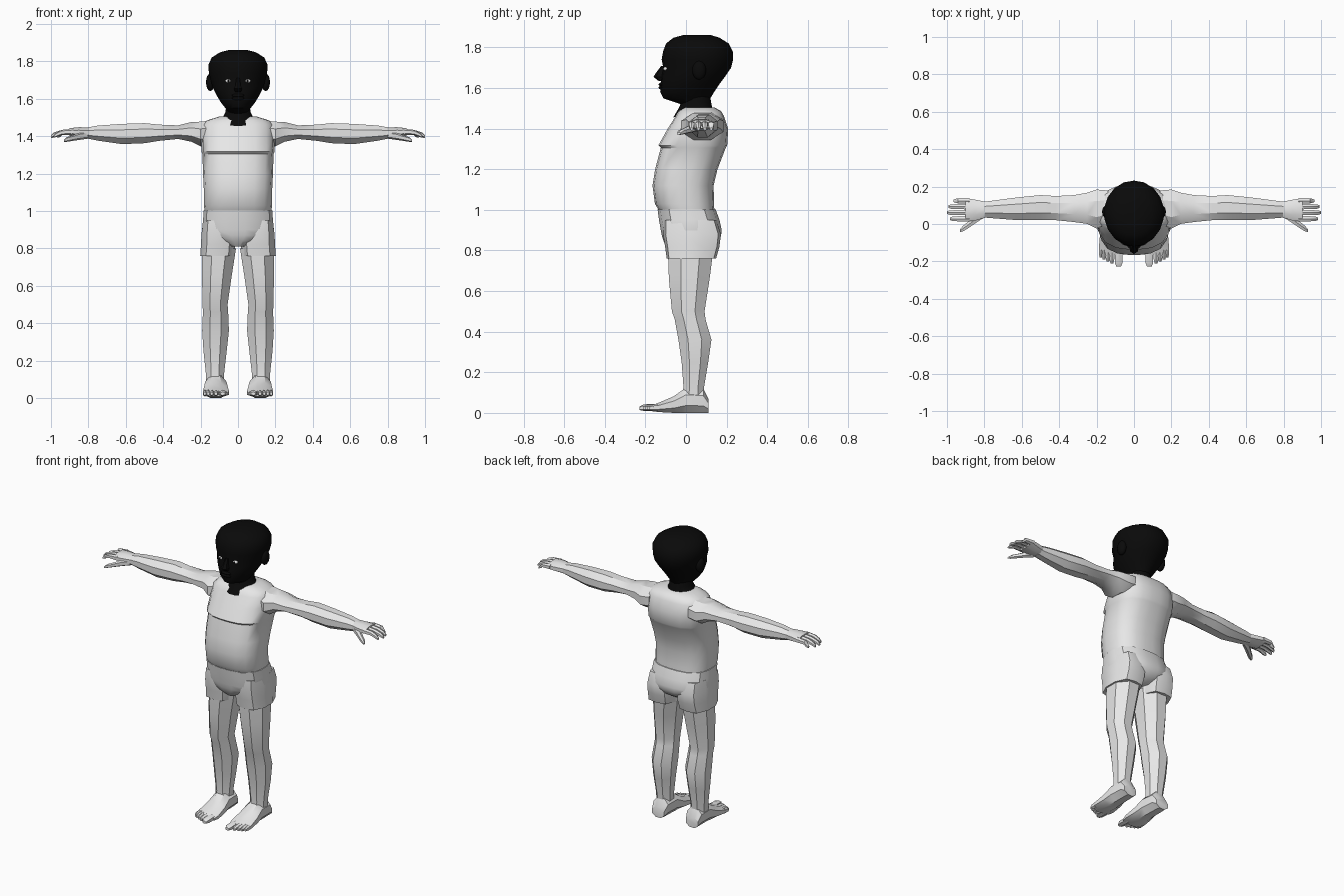
import bpy, bmesh, math
from mathutils import Vector


def material(name, value):
    m = bpy.data.materials.new(name)
    m.diffuse_color = (value, value, value, 1)
    return m


GREY = material("light grey", 0.8)
BLACK = material("near black", 0.003)
WHITE = material("eye white", 0.85)


def finish(name, bm, mat, mirror=False, angle=35):
    bmesh.ops.recalc_face_normals(bm, faces=bm.faces)
    me = bpy.data.meshes.new(name)
    bm.to_mesh(me)
    bm.free()
    me.materials.append(mat)
    ob = bpy.data.objects.new(name, me)
    bpy.context.collection.objects.link(ob)
    if mirror:
        ob.modifiers.new("mirror", 'MIRROR')
    bpy.ops.object.select_all(action='DESELECT')
    ob.select_set(True)
    bpy.context.view_layer.objects.active = ob
    bpy.ops.object.shade_smooth_by_angle(angle=math.radians(angle))
    return ob


def loft(name, axis, rings, mat, n=8, p=2.4, mirror=False, tilt=0.0, angle=35):
    """Rings are (position on axis, a0, a1, b0, b1), a and b the other axes in order.
    tilt shears the last ring along the axis as b changes."""
    bm = bmesh.new()
    loops = []
    for k, (t, a0, a1, b0, b1) in enumerate(rings):
        loop = []
        for i in range(n):
            u = 2 * math.pi * (i + 0.5) / n
            c, s = math.cos(u), math.sin(u)
            f = (abs(c) ** p + abs(s) ** p) ** (-1 / p)
            f /= math.cos(math.pi / n) ** 0.5
            a = (a0 + a1) / 2 + (a1 - a0) / 2 * max(-1, min(1, c * f))
            da = max(-1, min(1, s * f))
            b = (b0 + b1) / 2 + (b1 - b0) / 2 * da
            tt = t + (tilt * da if k == len(rings) - 1 else 0)
            co = {'x': (tt, a, b), 'y': (a, tt, b), 'z': (a, b, tt)}[axis]
            loop.append(bm.verts.new(co))
        loops.append(loop)
    for l0, l1 in zip(loops, loops[1:]):
        for i in range(n):
            j = (i + 1) % n
            bm.faces.new((l0[i], l0[j], l1[j], l1[i]))
    bm.faces.new(loops[0])
    bm.faces.new(loops[-1])
    return finish(name, bm, mat, mirror, angle)


def ellipsoid(name, centre, size, mat, mirror=False, u=12, v=8):
    bm = bmesh.new()
    bmesh.ops.create_uvsphere(bm, u_segments=u, v_segments=v, radius=1)
    for vert in bm.verts:
        vert.co = Vector(centre) + Vector(vert.co[i] * size[i] for i in range(3))
    return finish(name, bm, mat, mirror, 60)


def sym(rings):
    """Expand (z, half width, y0, y1) into full rings."""
    return [(z, -w, w, y0, y1) for z, w, y0, y1 in rings]


# Torso with the chest edge stepping out over the belly
loft("torso", 'z', sym([
    (0.995, .178, -.132, .14), (1.03, .182, -.153, .138), (1.12, .183, -.165, .136),
    (1.20, .187, -.152, .155), (1.306, .190, -.124, .196), (1.318, .196, -.136, .203),
    (1.40, .195, -.090, .208), (1.46, .192, -.052, .188), (1.485, .165, -.038, .175),
    (1.505, .10, -.01, .14)]), GREY, n=20, p=2.7)

# Shorts: hips narrowing to the crotch, plus two short legs
loft("shorts_hips", 'z', sym([
    (1.003, .183, -.14, .146), (0.95, .187, -.133, .165), (0.90, .192, -.124, .176),
    (0.87, .185, -.118, .172), (0.84, .12, -.108, .155), (0.81, .04, -.085, .11)]),
    GREY, n=16, p=2.7)
loft("shorts_leg", 'z', [
    (0.95, .05, .183, -.11, .15), (0.88, .02, .195, -.113, .172),
    (0.82, .015, .198, -.103, .165), (0.76, .02, .202, -.095, .148)],
    GREY, n=10, p=2.8, mirror=True)

# Bare legs
loft("leg", 'z', [
    (0.80, .01, .192, -.09, .135), (0.66, .032, .193, -.085, .117),
    (0.50, .055, .190, -.070, .092), (0.46, .052, .188, -.056, .097),
    (0.36, .048, .192, -.038, .126), (0.25, .060, .185, -.022, .110),
    (0.13, .074, .172, -.013, .090), (0.05, .074, .172, -.02, .09)],
    GREY, n=8, mirror=True, angle=30)

# Feet and toes
loft("foot", 'y', [
    (.112, .078, .165, 0, .065), (.085, .068, .172, 0, .12), (0, .062, .175, 0, .125),
    (-.06, .054, .182, 0, .082), (-.13, .048, .188, .004, .052),
    (-.165, .055, .188, .008, .038)], GREY, n=8, p=3, mirror=True)
for i, (x, r, tip) in enumerate([(.082, .021, -.228), (.118, .013, -.21),
                                 (.140, .012, -.20), (.160, .012, -.19),
                                 (.177, .011, -.18)]):
    loft(f"toe_{i + 1}", 'y', [
        (-.14, x - r, x + r, .008, .045), (tip + .02, x - r, x + r, .010, .042),
        (tip, x - r * .6, x + r * .6, .014, .032)], GREY, n=6, mirror=True)

# Arms held straight out, with hands
loft("arm", 'x', [
    (.14, .0, .18, 1.35, 1.485), (.20, -.025, .185, 1.345, 1.478),
    (.25, 0, .168, 1.37, 1.476), (.32, .010, .155, 1.385, 1.458),
    (.42, .020, .150, 1.375, 1.462), (.50, .020, .155, 1.362, 1.470),
    (.62, .020, .143, 1.357, 1.466), (.75, .030, .126, 1.376, 1.457),
    (.81, .035, .118, 1.388, 1.446)], GREY, n=8, mirror=True, angle=30)
loft("palm", 'x', [
    (.79, .035, .118, 1.388, 1.447), (.85, .018, .130, 1.392, 1.448),
    (.90, .013, .138, 1.402, 1.443)], GREY, n=8, p=3, mirror=True)
for i, (y, tip) in enumerate([(.028, .985), (.061, 1.0), (.093, .992), (.124, .965)]):
    loft(f"finger_{i + 1}", 'x', [
        (.88, y - .015, y + .015, 1.406, 1.440),
        (.94, y - .014, y + .014, 1.407, 1.434),
        (tip - .015, y - .012, y + .012, 1.396, 1.420),
        (tip, y - .007, y + .007, 1.391, 1.405)], GREY, n=6, mirror=True)
loft("thumb", 'x', [
    (.80, .035, .075, 1.387, 1.425), (.85, .002, .045, 1.380, 1.418),
    (.89, -.025, .010, 1.374, 1.403), (.915, -.040, -.010, 1.370, 1.395),
    (.93, -.044, -.028, 1.370, 1.382)], GREY, n=6, mirror=True)

# Neck, dipping to a point at the front of the collar
loft("neck", 'z', sym([
    (1.58, .062, -.015, .115), (1.53, .068, -.025, .125), (1.505, .08, -.035, .13),
    (1.479, .102, -.064, .142)]), BLACK, n=16, p=1.9, tilt=.024)

# Head
loft("head", 'z', sym([
    (1.522, .045, -.03, .10), (1.55, .068, -.112, .12), (1.58, .092, -.127, .138),
    (1.62, .116, -.124, .165), (1.66, .136, -.122, .195), (1.70, .147, -.112, .222),
    (1.74, .157, -.120, .232), (1.78, .160, -.113, .231), (1.82, .142, -.098, .210),
    (1.848, .098, -.062, .165), (1.862, .045, -.01, .12)]), BLACK, n=18, p=2.0)

# Nose, lips and ears
loft("nose", 'z', sym([
    (1.635, .016, -.135, -.10), (1.655, .022, -.160, -.10),
    (1.675, .014, -.148, -.10), (1.71, .009, -.122, -.10)]), BLACK, n=6)
for label, z in (("upper", 1.618), ("lower", 1.602)):
    ellipsoid(f"{label}_lip", (0, -.122, z), (.034, .013, .009), BLACK)
ellipsoid("ear", (.148, .065, 1.688), (.023, .034, .047), BLACK, mirror=True)

# Eyes with dark pupils
ellipsoid("eye", (.052, -.100, 1.695), (.016, .012, .010), WHITE, mirror=True)
ellipsoid("pupil", (.052, -.110, 1.695), (.006, .004, .007), BLACK, mirror=True, u=8, v=6)
